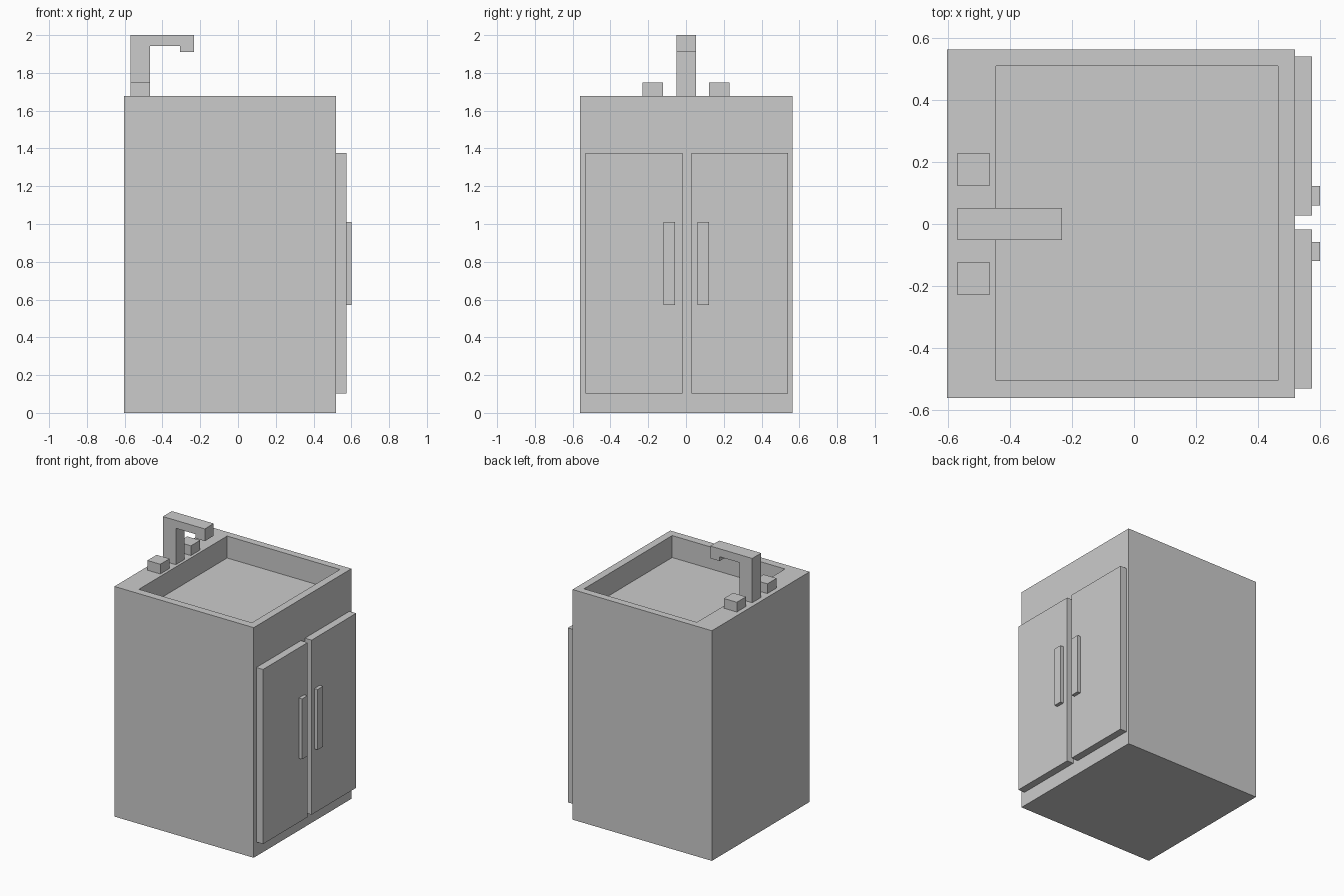
import bpy, bmesh

if "Cube" in bpy.data.objects:
    bpy.data.objects.remove(bpy.data.objects["Cube"])


def finish(name, bm):
    bmesh.ops.recalc_face_normals(bm, faces=bm.faces)
    mesh = bpy.data.meshes.new(name)
    bm.to_mesh(mesh)
    bm.free()
    obj = bpy.data.objects.new(name, mesh)
    bpy.context.collection.objects.link(obj)
    return obj


def box(name, x, y, z):
    bm = bmesh.new()
    bmesh.ops.create_cube(bm, size=1)
    for v in bm.verts:
        v.co = [(a + b) / 2 + c * (b - a) for (a, b), c in zip((x, y, z), v.co)]
    return finish(name, bm)


def stacked_loops(name, loops):
    """Rectangular loops (x0, x1, y0, y1, z) joined in order, capped at both ends."""
    bm = bmesh.new()
    rings = [[bm.verts.new(p) for p in
              ((x0, y0, z), (x1, y0, z), (x1, y1, z), (x0, y1, z))]
             for x0, x1, y0, y1, z in loops]
    for a, b in zip(rings, rings[1:]):
        for i in range(4):
            j = (i + 1) % 4
            bm.faces.new((a[i], a[j], b[j], b[i]))
    bm.faces.new(rings[0])
    bm.faces.new(rings[-1])
    return finish(name, bm)


def extruded_profile(name, points, y0, y1):
    bm = bmesh.new()
    face = bm.faces.new([bm.verts.new((x, y0, z)) for x, z in points])
    geom = bmesh.ops.extrude_face_region(bm, geom=[face])["geom"]
    for v in geom:
        if isinstance(v, bmesh.types.BMVert):
            v.co.y = y1
    return finish(name, bm)


TOP = 1.677

# Cabinet with the basin recessed into its top
outer = (-0.603, 0.52, -0.562, 0.563)
basin = (-0.445, 0.465, -0.505, 0.51)
stacked_loops("cabinet_basin", [(*outer, 0), (*outer, TOP),
                                (*basin, TOP), (*basin, 1.517)])

# Doors, handles and tap knobs in left/right pairs
for side, s in (("left", -1), ("right", 1)):
    def span(a, b, shift=0):
        return tuple(sorted((s * a + shift, s * b + shift)))
    box(f"{side}_door", (0.52, 0.574), span(0.023, 0.536, 0.005), (0.103, 1.375))
    box(f"{side}_handle", (0.574, 0.6), span(0.059, 0.121, 0.001), (0.57, 1.01))
    box(f"{side}_tap_knob", (-0.57, -0.466), span(0.123, 0.229), (TOP, 1.748))

# Faucet: upright, arm and short downward spout
extruded_profile("faucet", [(-0.57, TOP), (-0.466, TOP), (-0.466, 1.942),
                            (-0.308, 1.942), (-0.308, 1.911), (-0.232, 1.911),
                            (-0.232, 2.0), (-0.57, 2.0)], -0.051, 0.052)
